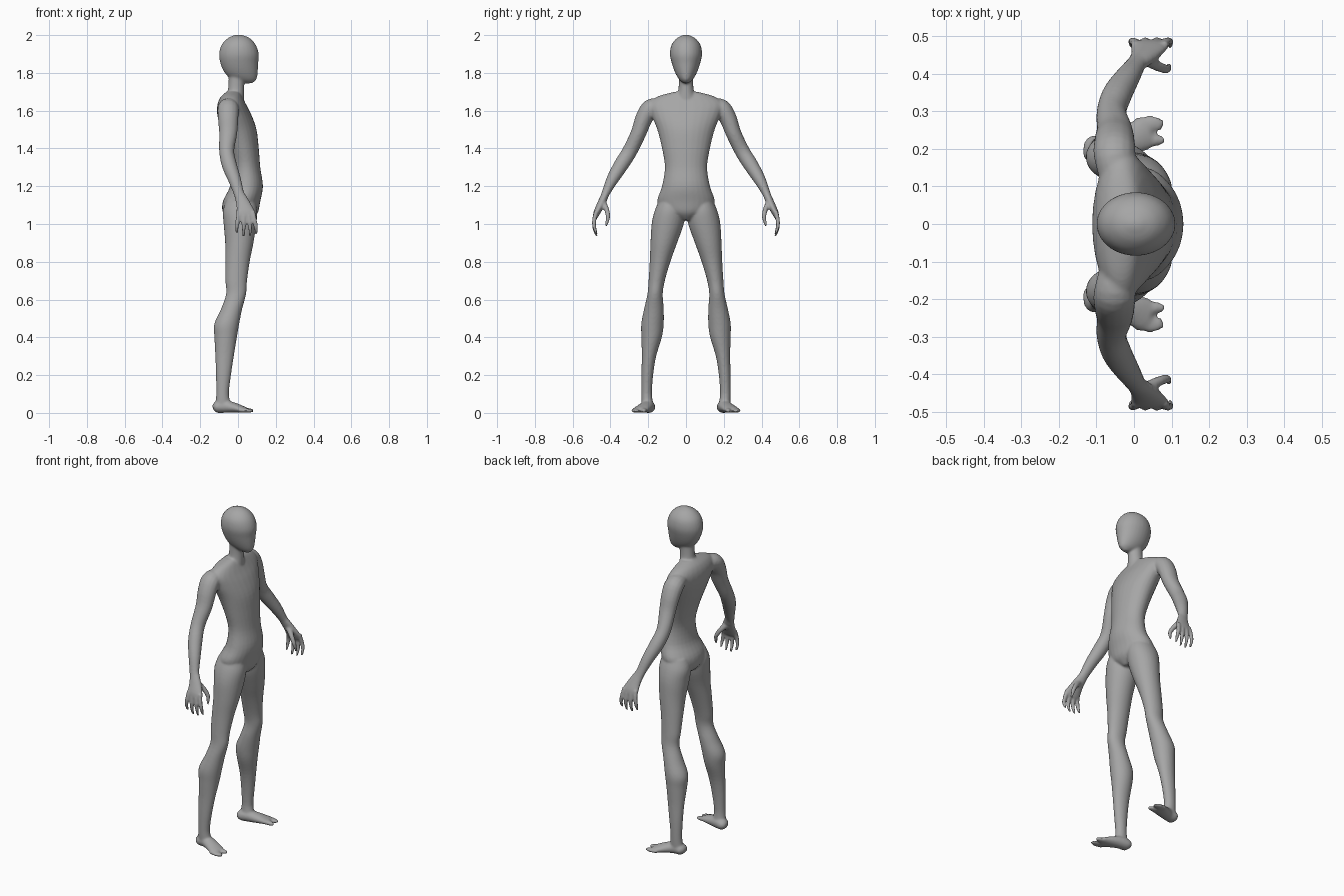
import bpy, bmesh, math
from mathutils import Vector

bm = bmesh.new()


def spline(rows, n=4):
    """Catmull-Rom resampling of a list of equal-length tuples."""
    out = []
    for i in range(len(rows) - 1):
        a, b, c, d = rows[max(i - 1, 0)], rows[i], rows[i + 1], rows[min(i + 2, len(rows) - 1)]
        for k in range(n):
            t = k / n
            out.append([0.5 * (2 * q + (r - p) * t + (2 * p - 5 * q + 4 * r - s) * t * t
                               + (3 * q - p - 3 * r + s) * t ** 3)
                        for p, q, r, s in zip(a, b, c, d)])
    return out + [list(rows[-1])]


def skin(rings, mirror):
    """Close a stack of rings into a solid, optionally on both sides."""
    for sy in ((1, -1) if mirror else (1,)):
        vs = [[bm.verts.new((p[0], p[1] * sy, p[2])) for p in r] for r in rings]
        n = len(vs[0])
        for a, b in zip(vs, vs[1:]):
            for i in range(n):
                bm.faces.new((a[i], a[(i + 1) % n], b[(i + 1) % n], b[i]))
        bm.faces.new(vs[0])
        bm.faces.new(vs[-1])


def stack(rows, mirror=False, n=28):
    """Rows of (z, x back, x front, y inner, y outer): level ellipses."""
    rings = []
    for z, x0, x1, y0, y1 in spline(rows):
        rings.append([((x0 + x1) / 2 + (x1 - x0) / 2 * math.cos(a),
                       (y0 + y1) / 2 + (y1 - y0) / 2 * math.sin(a), z)
                      for a in (2 * math.pi * i / n for i in range(n))])
    skin(rings, mirror)


def limb(rows, n=16, up=(1, 0, 0)):
    """Rows of (x, y, z, radius along up, radius across): mirrored tube."""
    rows = spline(rows)
    rings = []
    for i, r in enumerate(rows):
        c = Vector(r[:3])
        d = Vector(rows[min(i + 1, len(rows) - 1)][:3]) - Vector(rows[max(i - 1, 0)][:3])
        side = d.cross(Vector(up)).normalized()
        u = side.cross(d).normalized()
        rings.append([c + u * r[3] * math.cos(a) + side * r[4] * math.sin(a)
                      for a in (2 * math.pi * k / n for k in range(n))])
    skin(rings, True)


def sym(rows):
    return [(z, a, b, -w, w) for z, a, b, w in rows]


# head
stack(sym([(1.745, .04, .075, .012), (1.765, -.03, .097, .036), (1.80, -.07, .104, .057),
           (1.85, -.093, .107, .075), (1.90, -.1, .11, .085), (1.95, -.086, .093, .076),
           (1.985, -.052, .06, .047), (2.002, -.012, .018, .01)]))
# neck
stack(sym([(1.60, -.09, .03, .07), (1.66, -.075, .032, .06), (1.70, -.056, .032, .043),
           (1.75, -.05, .034, .038), (1.80, -.05, .05, .04)]))
# torso
stack(sym([(1.02, -.045, .07, .03), (1.06, -.08, .105, .12), (1.12, -.08, .118, .152),
           (1.20, -.042, .132, .127), (1.30, -.032, .118, .112), (1.40, -.055, .11, .127),
           (1.50, -.09, .098, .152), (1.58, -.11, .07, .185), (1.635, -.108, .042, .20),
           (1.675, -.09, .022, .15), (1.70, -.06, .01, .06)]))
# legs
stack([(.04, -.122, -.035, .172, .235), (.10, -.115, -.048, .18, .236),
       (.20, -.117, -.037, .174, .236), (.30, -.12, -.022, .158, .234),
       (.40, -.125, -.006, .128, .236), (.47, -.126, .006, .118, .237),
       (.55, -.09, .022, .118, .222), (.63, -.063, .043, .123, .204),
       (.70, -.067, .048, .112, .198), (.80, -.068, .062, .083, .192),
       (.90, -.068, .082, .047, .188), (1.0, -.076, .097, .012, .182),
       (1.07, -.08, .102, .008, .166), (1.13, -.06, .09, .02, .14)], True)
# feet
limb([(-.133, .198, .026, .012, .02), (-.115, .198, .03, .03, .036), (-.07, .203, .034, .034, .036),
      (-.02, .22, .027, .027, .04), (.02, .238, .019, .019, .044), (.045, .246, .014, .013, .04)],
     up=(0, 0, 1))
# big toe and toe group
limb([(.02, .224, .015, .013, .02), (.06, .223, .013, .012, .016), (.083, .224, .011, .007, .008)],
     up=(0, 0, 1))
limb([(.01, .258, .014, .012, .026), (.05, .267, .012, .011, .022), (.078, .263, .01, .006, .013)],
     up=(0, 0, 1))
# arms
limb([(-.05, .13, 1.625, .045, .04), (-.052, .185, 1.612, .056, .05), (-.052, .222, 1.56, .054, .046),
      (-.052, .252, 1.48, .048, .041), (-.06, .298, 1.385, .04, .04), (-.045, .345, 1.31, .04, .039),
      (-.018, .39, 1.235, .034, .032), (.004, .424, 1.165, .028, .022), (.016, .438, 1.13, .03, .021)])
# palms
limb([(.008, .428, 1.155, .028, .02), (.028, .45, 1.105, .038, .021), (.04, .472, 1.06, .05, .018),
      (.043, .48, 1.035, .048, .012)])
# fingers
for x0, x1, zt in ((.004, -.006, .95), (.03, .03, .932), (.056, .064, .932), (.08, .096, .945)):
    limb([(x0, .475, 1.065, .012, .013), ((x0 + x1) / 2, .486, 1.02, .012, .012),
          (x1, .485, (1.02 + zt) / 2, .0105, .0105), (x1, .472, zt, .006, .006)], 10)
# thumbs
limb([(.03, .438, 1.115, .018, .016), (.065, .42, 1.075, .015, .014),
      (.088, .413, 1.035, .012, .012), (.094, .424, .99, .007, .007)], 10)

bmesh.ops.recalc_face_normals(bm, faces=bm.faces)
mesh = bpy.data.meshes.new("figure_body")
bm.to_mesh(mesh)
bm.free()
body = bpy.data.objects.new("figure_body", mesh)
bpy.context.collection.objects.link(body)

# one flat grey skin
grey = bpy.data.materials.new("mid_grey")
grey.diffuse_color = (.38, .38, .38, 1)
mesh.materials.append(grey)

# fuse the parts into one continuous surface and soften the joins
fuse = body.modifiers.new("fuse", 'REMESH')
fuse.mode = 'VOXEL'
fuse.voxel_size = .006
fuse.use_smooth_shade = True
soft = body.modifiers.new("soften", 'SMOOTH')
soft.factor = .5
soft.iterations = 6
